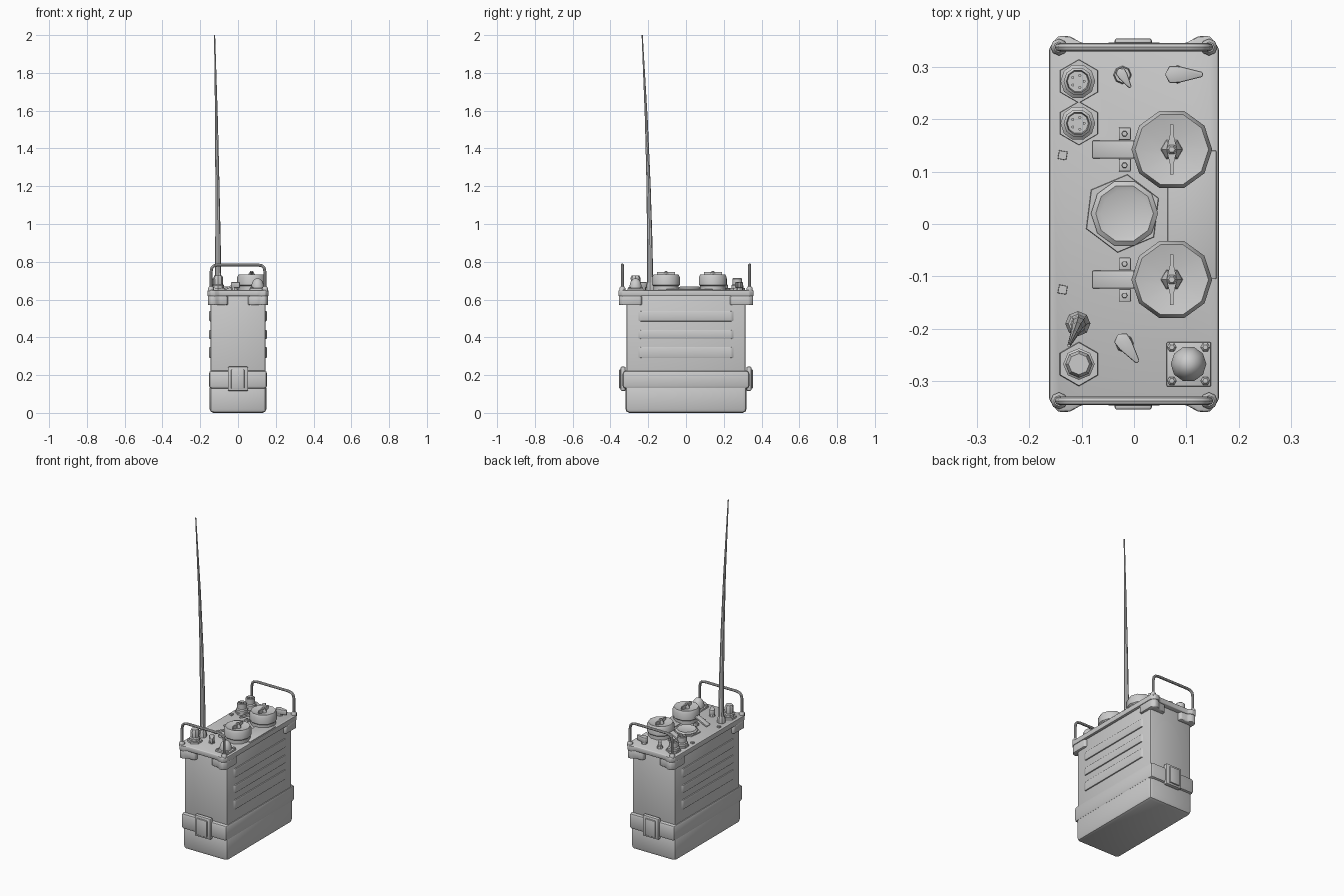
import bpy, bmesh, math
from mathutils import Matrix, Vector

if "Cube" in bpy.data.objects:
    bpy.data.objects.remove(bpy.data.objects["Cube"])


def finish(name, bm, bevel=0.0, seg=2):
    bmesh.ops.recalc_face_normals(bm, faces=bm.faces)
    if bevel:
        sharp = [e for e in bm.edges if e.calc_face_angle(0) > 0.5]
        bmesh.ops.bevel(bm, geom=sharp, offset=bevel, segments=seg,
                        affect='EDGES', profile=0.5, clamp_overlap=True)
    me = bpy.data.meshes.new(name)
    bm.to_mesh(me)
    bm.free()
    ob = bpy.data.objects.new(name, me)
    bpy.context.collection.objects.link(ob)
    return ob


def box(name, lo, hi, bevel=0.0, tilt=0.0):
    """Box from two corners, optionally tilted about its own y axis."""
    lo, hi = Vector(lo), Vector(hi)
    m = (Matrix.Translation((lo + hi) / 2) @ Matrix.Rotation(tilt, 4, 'Y')
         @ Matrix.Diagonal((*(hi - lo), 1)))
    bm = bmesh.new()
    bmesh.ops.create_cube(bm, size=1, matrix=m)
    return finish(name, bm, bevel)


def loft(name, rings, bevel=0.0):
    """Skin closed rings of equal length and cap both ends."""
    bm = bmesh.new()
    vs = [[bm.verts.new(p) for p in r] for r in rings]
    n = len(rings[0])
    for a, b in zip(vs, vs[1:]):
        for i in range(n):
            bm.faces.new((a[i], a[(i + 1) % n], b[(i + 1) % n], b[i]))
    bm.faces.new(vs[0][::-1])
    bm.faces.new(vs[-1])
    return finish(name, bm, bevel)


def prism(name, pts, z0, z1, bevel=0.0):
    return loft(name, [[(x, y, z) for x, y in pts] for z in (z0, z1)], bevel)


def lathe(name, x, y, profile, n=8, turn=0.0):
    return loft(name, [[(x + r * math.cos(turn + math.tau * i / n),
                         y + r * math.sin(turn + math.tau * i / n), z)
                        for i in range(n)] for r, z in profile])


def tube(name, pts, radii, n=8):
    """Round tube along a path with a radius at each point."""
    rings = []
    pts = [Vector(p) for p in pts]
    for i, p in enumerate(pts):
        d = (pts[min(i + 1, len(pts) - 1)] - pts[max(i - 1, 0)]).normalized()
        u = d.cross(Vector((0, 1, 0))).normalized()
        v = d.cross(u)
        rings.append([p + radii[i] * (u * math.cos(math.tau * k / n) + v * math.sin(math.tau * k / n))
                      for k in range(n)])
    return loft(name, rings)


TOP = 0.65

# Case, battery box and clamping band
box("case", (-0.146, -0.315, 0.11), (0.146, 0.315, 0.64), 0.012)
box("battery_box", (-0.15, -0.32, 0.0), (0.15, 0.32, 0.15), 0.02)
box("clamp_band", (-0.154, -0.335, 0.128), (0.154, 0.335, 0.224), 0.016)

# Pressed ribs on both wide sides
for s in (-1, 1):
    for i, (z0, z1) in enumerate(((0.29, 0.35), (0.39, 0.44), (0.485, 0.54))):
        prism(f"side_rib_{s}_{i}", [(s * 0.135, -0.27), (s * 0.153, -0.24),
                                    (s * 0.153, 0.24), (s * 0.135, 0.27)], z0, z1, 0.006)

# Top plate with flared corners
quarter = [(0.162, 0.335), (0.145, 0.358), (0.122, 0.358), (0.1, 0.345)]
outline = []
for sx, sy, flip in ((1, 1, 1), (-1, 1, -1), (-1, -1, 1), (1, -1, -1)):
    outline += [(sx * x, sy * y) for x, y in quarter[::flip]]
prism("top_plate", outline, 0.618, TOP, 0.005)

# Corner pads under the plate, and handle collars
pad = [(0.05, 0.3), (0.058, 0.337), (0.1, 0.341), (0.122, 0.356), (0.145, 0.356),
       (0.16, 0.335), (0.16, 0.24), (0.14, 0.23), (0.13, 0.3)]
for sx in (-1, 1):
    for sy in (-1, 1):
        prism(f"corner_pad_{sx}_{sy}", [(sx * x, sy * y) for x, y in pad], 0.57, 0.62, 0.007)
        lathe(f"handle_collar_{sx}_{sy}", sx * 0.143, sy * 0.337,
              [(0.016, TOP - 0.01), (0.016, 0.66), (0.01, 0.668)])

# Carry handles and end latches
for s in (-1, 1):
    y = s * 0.337
    half = [(0.143, 0.64), (0.143, 0.745), (0.138, 0.768), (0.126, 0.779), (0.105, 0.783)]
    path = [(-x, y, z) for x, z in half] + [(x, y, z) for x, z in half[::-1]]
    tube(f"handle_{s}", path, [0.008] * len(path))
    ys = sorted((s * 0.32, s * 0.346))
    box(f"latch_frame_{s}", (-0.054, ys[0], 0.116), (0.054, ys[1], 0.245), 0.007)
    ys = sorted((s * 0.34, s * 0.354))
    box(f"latch_lever_{s}", (-0.037, ys[0], 0.128), (0.034, ys[1], 0.23), 0.005)

# Tuning dials with wing knobs, sloped index plates and clips
for y in (0.142, -0.106):
    lathe(f"dial_{y}", 0.072, y, [(0.07, TOP - 0.01), (0.07, 0.672), (0.077, 0.678),
                                 (0.077, 0.718), (0.07, 0.732), (0.025, 0.722)], 10)
    lathe(f"dial_hub_{y}", 0.072, y, [(0.022, 0.715), (0.02, 0.73), (0.01, 0.745), (0.006, 0.752)], 6)
    wing = [(0.01, 0), (0.003, 0.03), (0.003, 0.048), (-0.003, 0.048), (-0.003, 0.03),
            (-0.01, 0), (-0.003, -0.03), (-0.003, -0.048), (0.003, -0.048), (0.003, -0.03)]
    prism(f"dial_wing_{y}", [(0.072 + a, y + b) for a, b in wing], 0.72, 0.745)
    box(f"index_plate_{y}", (-0.082, y - 0.017, 0.665), (0.006, y + 0.017, 0.675), 0.002, -0.45)
    for s in (-1, 1):
        yc = y + s * 0.03
        box(f"index_clip_{y}_{s}", (-0.029, yc - 0.012, TOP - 0.005), (-0.006, yc + 0.012, 0.663), 0.002)
        lathe(f"clip_screw_{y}_{s}", -0.018, yc, [(0.006, 0.66), (0.005, 0.67)], 6)

# Low plate between the dials and central disc cover
box("dial_base_plate", (0.064, -0.105, TOP - 0.005), (0.157, 0.14, 0.655), 0.002)
lathe("disc_base", -0.022, 0.02, [(0.076, TOP - 0.005), (0.074, 0.656)], 6, 0.4)
lathe("disc_cover", -0.018, 0.02, [(0.064, TOP), (0.064, 0.661), (0.055, 0.668), (0.045, 0.664)], 10)

# Audio sockets with pins
for y in (0.272, 0.192):
    lathe(f"socket_base_{y}", -0.105, y, [(0.042, TOP - 0.005), (0.041, 0.66)], 6, math.pi / 6)
    lathe(f"socket_{y}", -0.107, y, [(0.033, TOP), (0.033, 0.675), (0.027, 0.68), (0.027, 0.71),
                                     (0.022, 0.714), (0.02, 0.702)], 10)
    for k in range(5):
        a = math.tau * k / 5
        lathe(f"socket_pin_{y}_{k}", -0.107 + 0.012 * math.cos(a), y + 0.012 * math.sin(a),
              [(0.003, 0.695), (0.003, 0.709)], 5)

# Tall capped knob, domed connector on a square flange with screws
lathe("cap_base", -0.105, -0.267, [(0.043, TOP - 0.005), (0.041, 0.66)], 6, math.pi / 6)
lathe("cap_knob", -0.105, -0.267, [(0.03, TOP), (0.03, 0.675), (0.024, 0.68),
                                   (0.026, 0.715), (0.02, 0.728)], 8)
box("dome_flange", (0.062, -0.31, TOP - 0.005), (0.147, -0.225, 0.66), 0.003)
lathe("dome_connector", 0.104, -0.267, [(0.034, TOP), (0.034, 0.672), (0.027, 0.695),
                                        (0.016, 0.708), (0.006, 0.712)], 10)
for sx in (-1, 1):
    for sy in (-1, 1):
        lathe(f"flange_screw_{sx}_{sy}", 0.104 + sx * 0.032, -0.267 + sy * 0.032,
              [(0.009, 0.655), (0.009, 0.663), (0.005, 0.667)], 6)

# Pointer knobs and small square studs
drop = [(-0.022, 0), (-0.014, 0.015), (0.004, 0.014), (0.044, 0.004), (0.044, -0.004),
        (0.004, -0.014), (-0.014, -0.015)]
for i, (x, y, ang, size) in enumerate(((-0.022, 0.284, -1.0, 0.65), (0.083, 0.285, 0.0, 1.1),
                                       (-0.018, -0.228, -0.95, 1.0))):
    c, s = math.cos(ang) * size, math.sin(ang) * size
    prism(f"pointer_knob_{i}", [(x + a * c - b * s, y + a * s + b * c) for a, b in drop], 0.662, 0.692, 0.003)
    lathe(f"pointer_skirt_{i}", x, y, [(0.018, TOP - 0.005), (0.015, 0.666)], 8)
for y in (0.131, -0.125):
    lathe(f"stud_{y}", -0.136, y, [(0.012, TOP - 0.005), (0.011, 0.659)], 4, 0.6)

# Whip antenna, leaning slightly, with a socket at its foot
lathe("antenna_socket", -0.107, -0.19, [(0.024, TOP - 0.005), (0.024, 0.672), (0.018, 0.69)], 8)
tube("antenna", [(-0.105, -0.19, 0.65), (-0.106, -0.192, 0.9), (-0.109, -0.198, 1.2),
                 (-0.114, -0.21, 1.55), (-0.124, -0.232, 2.0)],
     [0.017, 0.0145, 0.011, 0.0075, 0.003], 8)

# Smooth curved parts, keep hard edges
for ob in bpy.context.collection.objects:
    ob.select_set(True)
    bpy.context.view_layer.objects.active = ob
bpy.ops.object.shade_smooth_by_angle(angle=math.radians(40))
